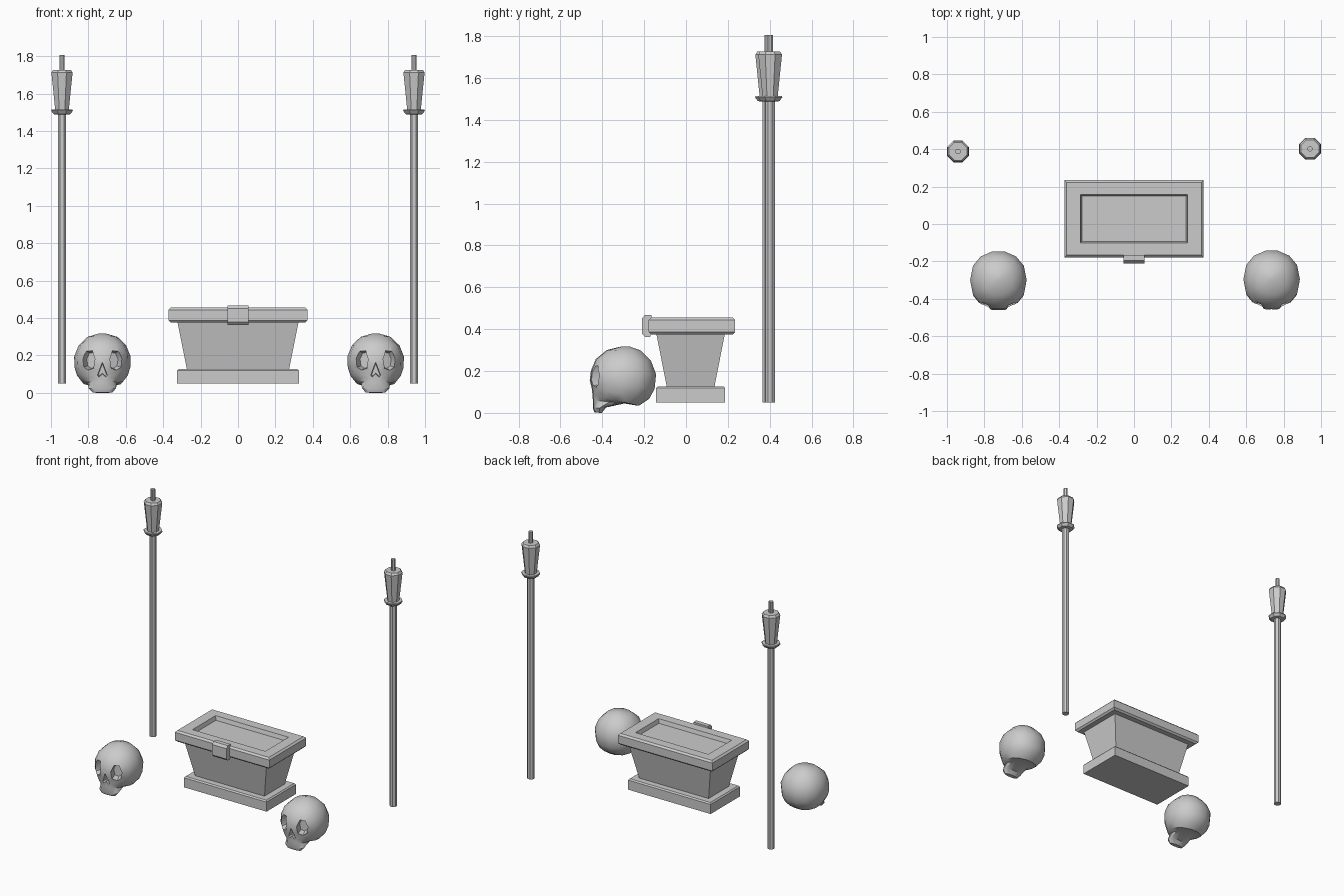
import bpy, bmesh, math
from mathutils import Matrix, Vector

if "Cube" in bpy.data.objects:
    bpy.data.objects.remove(bpy.data.objects["Cube"])


def make(name, verts, faces, angle=None):
    me = bpy.data.meshes.new(name)
    me.from_pydata(verts, [], faces)
    bm = bmesh.new()
    bm.from_mesh(me)
    bmesh.ops.recalc_face_normals(bm, faces=bm.faces)
    bm.to_mesh(me)
    bm.free()
    ob = bpy.data.objects.new(name, me)
    bpy.context.collection.objects.link(ob)
    if angle:
        smooth(ob, angle)
    return ob


def select(ob):
    bpy.ops.object.select_all(action='DESELECT')
    ob.select_set(True)
    bpy.context.view_layer.objects.active = ob


def smooth(ob, deg):
    select(ob)
    bpy.ops.object.shade_smooth_by_angle(angle=math.radians(deg))


def loft(name, rings, angle=None):
    """Skin equal-length rings and cap both ends."""
    n = len(rings[0])
    verts = [p for r in rings for p in r]
    faces = [(k * n + i, k * n + (i + 1) % n, (k + 1) * n + (i + 1) % n, (k + 1) * n + i)
             for k in range(len(rings) - 1) for i in range(n)]
    faces += [tuple(range(n)), tuple(range(len(verts) - n, len(verts)))]
    return make(name, verts, faces, angle)


def lathe(name, x, y, profile, n=8):
    k = math.cos(math.pi / n)  # radii are measured to the flats
    return loft(name, [[(x + r / k * math.cos((i + .5) * math.tau / n) * .985,
                         y + r / k * math.sin((i + .5) * math.tau / n) * .985, z)
                        for i in range(n)] for r, z in profile])


def rect_loft(name, cy, sections):
    """Stack of rectangles: (half x, half y, z)."""
    return loft(name, [[(-a, cy - b, z), (a, cy - b, z), (a, cy + b, z), (-a, cy + b, z)]
                       for a, b, z in sections])


# Torches
for side, tx, ty in (("left", -.941, .388), ("right", .941, .402)):
    lathe(side + "_torch_pole", tx, ty, [(.023, .05), (.023, 1.50)])
    lathe(side + "_torch_collar", tx, ty,
          [(.036, 1.488), (.046, 1.49), (.059, 1.508), (.057, 1.514), (.036, 1.514)])
    lathe(side + "_torch_head", tx, ty,
          [(.036, 1.505), (.0575, 1.712), (.048, 1.727), (.013, 1.727)])
    lathe(side + "_torch_wick", tx, ty, [(.014, 1.72), (.014, 1.806)])

# Chest: plinth, flared body, lid with sunken panel, clasp
rect_loft("chest_base", .022, [(.325, .165, .05), (.325, .165, .118), (.317, .157, .127)])
rect_loft("chest_body", .022, [(.272, .113, .12), (.325, .165, .385)])
rect_loft("chest_lid", .028, [
    (.36, .195, .375), (.372, .207, .387), (.372, .207, .443), (.36, .195, .455),
    (.287, .13, .455), (.279, .122, .427)])
clasp = [(-.165, .468), (-.196, .468), (-.21, .452), (-.21, .378), (-.196, .363),
         (-.172, .363), (-.165, .38)]
loft("chest_clasp", [[(x, y, z) for y, z in clasp] for x in (-.057, .057)])

# Skull sections: front (y, z), back (y, z), half width
SKULL = [
    ((-.012, .318), (.018, .318), .015),
    ((-.085, .300), (.075, .298), .080),
    ((-.137, .257), (.122, .250), .127),
    ((-.160, .203), (.147, .185), .151),
    ((-.166, .155), (.140, .115), .149),
    ((-.156, .115), (.115, .068), .135),
    ((-.153, .085), (.065, .034), .110),
    ((-.151, .060), (.000, .046), .077),
    ((-.151, .022), (-.092, .026), .073),
    ((-.143, .002), (-.112, .000), .052),
]
N = 14


def cut(ob, cutter):
    mod = ob.modifiers.new("cut", 'BOOLEAN')
    mod.object, mod.operation, mod.solver = cutter, 'DIFFERENCE', 'EXACT'
    select(ob)
    bpy.ops.object.modifier_apply(modifier=mod.name)
    bpy.data.objects.remove(cutter)


def cutter(outline, x, z, turn, y_back):
    """Prism through the face, narrowing inward, turned about z."""
    rings = []
    for y, s in ((-.26, 1.15), (-.15, 1.0), (y_back, .82)):
        rings.append([tuple(Matrix.Rotation(turn, 3, 'Z') @ Vector((u * s, y + .15, w * s))
                            + Vector((x, -.15 + abs(x) * .25, z))) for u, w in outline])
    return loft("socket_cutter", rings)


def skull(name, cx, cy):
    rings = []
    for (fy, fz), (by, bz), w in SKULL:
        ring = []
        for i in range(N):
            a = (i + .5) * math.tau / N
            s, c = math.sin(a), math.cos(a)
            c2 = math.copysign(abs(c) ** .85, c) / math.cos(math.pi / N) ** .85
            t = .5 - .5 * c2          # 0 at the face, 1 at the back
            ring.append((w * s, fy + (by - fy) * t, fz + (bz - fz) * t))
        rings.append(ring)
    ob = loft(name, rings)
    # Eye sockets and nose
    eye = [(-.016, .053), (.018, .050), (.037, .010), (.030, -.034),
           (.006, -.050), (-.026, -.040), (-.035, .008)]
    for s in (-1, 1):
        cut(ob, cutter([(u * s, w) for u, w in eye], s * .068, .172, s * .35, -.112))
    nose = [(0, .040), (.026, -.028), (.018, -.038), (0, -.020), (-.018, -.038), (-.026, -.028)]
    cut(ob, cutter(nose, 0, .122, 0, -.125))
    smooth(ob, 38)
    ob.location = (cx, cy, 0)


skull("left_skull", -.725, -.294)
skull("right_skull", .736, -.290)
